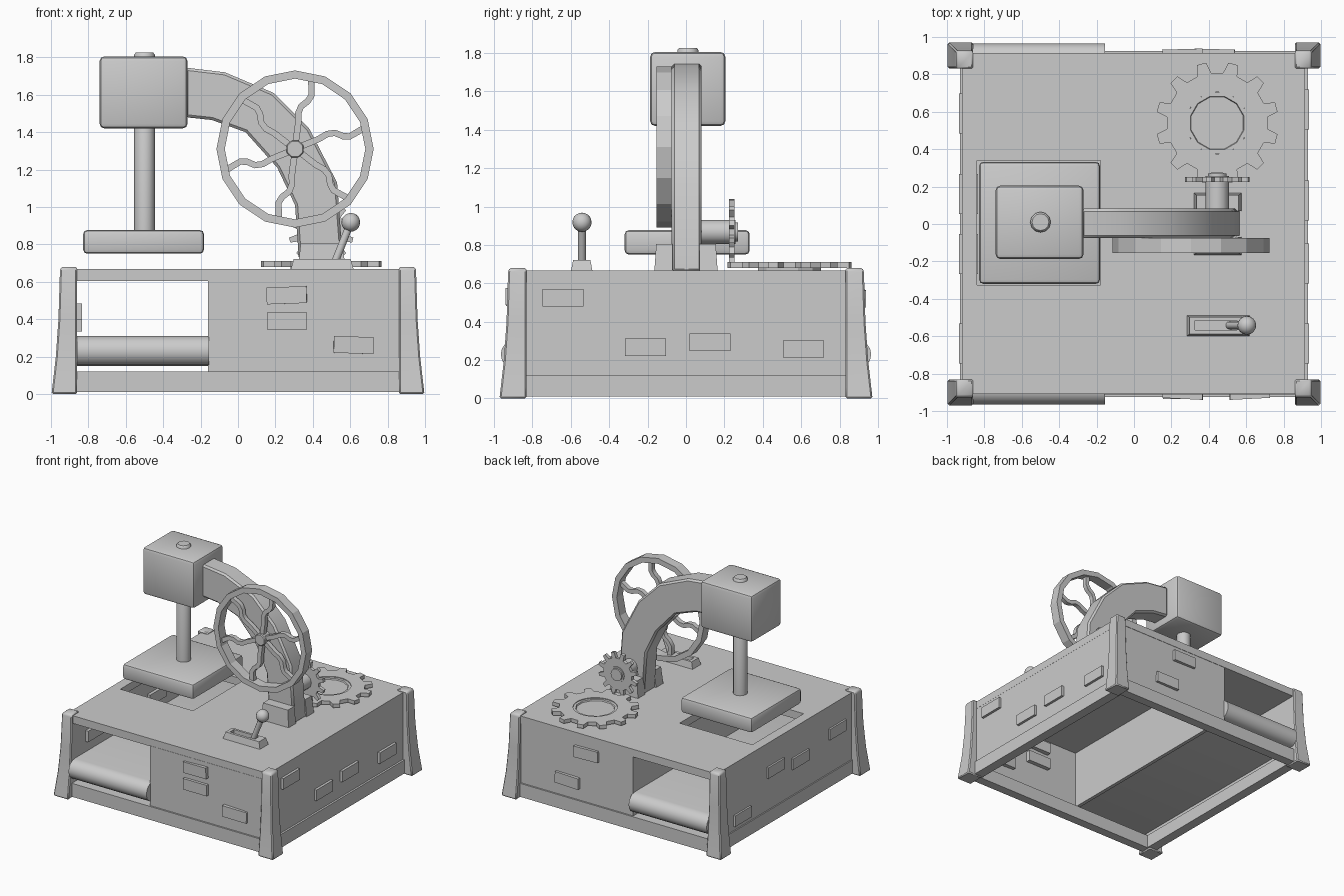
import bpy, bmesh
from math import sin, cos, pi, radians
from mathutils import Matrix, Vector

if "Cube" in bpy.data.objects:
    bpy.data.objects.remove(bpy.data.objects["Cube"])


def finish(name, bm, bevel=0, segs=2, smooth=False):
    bmesh.ops.recalc_face_normals(bm, faces=bm.faces)
    if bevel:
        sharp = [e for e in bm.edges if len(e.link_faces) == 2 and e.calc_face_angle() > 0.7]
        bmesh.ops.bevel(bm, geom=sharp, offset=bevel, segments=segs, profile=0.5, affect='EDGES')
    me = bpy.data.meshes.new(name)
    bm.to_mesh(me)
    bm.free()
    ob = bpy.data.objects.new(name, me)
    bpy.context.collection.objects.link(ob)
    if smooth:
        bpy.ops.object.select_all(action='DESELECT')
        ob.select_set(True)
        bpy.context.view_layer.objects.active = ob
        bpy.ops.object.shade_smooth_by_angle(angle=radians(40))
    return ob


def rect(x0, x1, y0, y1, z):
    return [(x0, y0, z), (x1, y0, z), (x1, y1, z), (x0, y1, z)]


def loft(name, rings, caps=True, closed=False, **kw):
    """Skin a list of equal-length closed rings."""
    bm = bmesh.new()
    vs = [[bm.verts.new(p) for p in r] for r in rings]
    n = len(vs[0])
    pairs = list(zip(vs, vs[1:])) + ([(vs[-1], vs[0])] if closed else [])
    for a, b in pairs:
        for i in range(n):
            j = (i + 1) % n
            bm.faces.new((a[i], a[j], b[j], b[i]))
    if caps and not closed:
        bm.faces.new(vs[0])
        bm.faces.new(vs[-1])
    return finish(name, bm, **kw)


def box(name, x0, x1, y0, y1, z0, z1, **kw):
    return loft(name, [rect(x0, x1, y0, y1, z0), rect(x0, x1, y0, y1, z1)], **kw)


def frame(name, o, i, z0, z1):
    """Rectangular plate with a rectangular hole."""
    return loft(name, [rect(*o, z0), rect(*o, z1), rect(*i, z1), rect(*i, z0)], closed=True)


def circle(r, n, turn=0.0):
    return [(r * cos(turn + 2 * pi * k / n), r * sin(turn + 2 * pi * k / n)) for k in range(n)]


def along_y(pts, y, cx=0, cz=0):
    return [(cx + a, y, cz + b) for a, b in pts]


def along_z(pts, z, cx=0, cy=0):
    return [(cx + a, cy + b, z) for a, b in pts]


def gear_outline(root, tip, n=12):
    pts = []
    for k in range(n):
        a = 2 * pi * (k + 0.5) / n
        for da, r in ((-.55, root), (-.3, tip), (.3, tip), (.55, root)):
            pts.append((r * cos(a + da * pi / n), r * sin(a + da * pi / n)))
    return pts


# Cabinet: top with press opening, skirt, walls, tunnel partition
frame("cabinet_top", (-.92, .915, -.91, .915), (-.84, -.18, -.325, .34), .605, .668)
frame("base_skirt", (-.93, .93, -.925, .925), (-.85, .85, -.85, .85), .01, .12)
box("left_wall", -.92, -.86, -.9, .9, .1, .61)
box("right_wall", .87, .914, -.9, .9, .1, .61)
box("tunnel_partition", -.16, -.13, -.9, .9, .12, .61)
for s, n in ((-1, "front"), (1, "back")):
    ys = sorted((s * .912, s * .87))
    box(n + "_wall", -.16, .9, *ys, .1, .61)

# Flared corner posts
for sx in (-1, 1):
    for sy in (-1, 1):
        rings = []
        for z, o in ((0, .997), (.06, .99), (.2, .974), (.4, .96), (.66, .952), (.68, .945)):
            xs = sorted((sx * .86, sx * o))
            ys = sorted((sy * .832, sy * (o - .025)))
            rings.append(rect(*xs, *ys, z))
        loft("corner_post", rings, bevel=.008, segs=1, smooth=True)

# Conveyor belt running front to back through the tunnel
cap = [(.885 + .08 * cos(a), .23 + .08 * sin(a)) for a in [radians(-90 + 22.5 * k) for k in range(9)]]
cap += [(-y, z) for y, z in reversed(cap)]
loft("conveyor_belt", [[(x, y, z) for y, z in cap] for x in (-.862, -.155)], smooth=True)

# Raised brick plaques, slightly crooked: (position along wall, height, tilt)
plaques = {
    "front": [(.262, .528, -2), (.262, .39, 0), (.617, .262, 2)],
    "back": [(.26, .52, 1), (.43, .26, -1)],
    "right": [(-.64, .525, 0), (-.21, .267, 0), (.125, .293, 0), (.612, .258, 0)],
    "left": [(.59, .2, 0), (.16, .43, 0), (-.16, .38, 0), (-.64, .44, 0)],
}
for side, spots in plaques.items():
    for u, z, tilt in spots:
        ob = box(side + "_plaque", -.107, .107, -.05, .05, -.045, .045)
        s = -1 if side in ("front", "left") else 1
        if side in ("front", "back"):
            ob.location = (u, s * .885, z)
            ob.rotation_euler = (0, radians(tilt), radians(1.5 * tilt))
        else:
            ob.location = (s * .885, u, z)
            ob.rotation_euler = (0, 0, pi / 2)

# Press head, piston and plate
box("press_head", -.74, -.27, -.187, .205, 1.42, 1.805, bevel=.025, smooth=True)
rod = circle(.055, 12)
loft("piston", [along_z(rod, z, -.5, .01) for z in (.85, 1.815)]
     + [along_z(circle(.045, 12), 1.827, -.5, .01)], smooth=True)
box("press_plate", -.828, -.182, -.32, .332, .75, .877, bevel=.022, smooth=True)

# Curved arm
upper = [(-.28, 1.745), (-.07, 1.72), (.19, 1.61), (.38, 1.42), (.53, 1.13), (.565, .66)]
lower = [(-.28, 1.48), (-.14, 1.465), (.04, 1.40), (.21, 1.21), (.305, 1.01), (.33, .66)]
arm = []
for (ux, uz), (lx, lz) in zip(upper, lower):
    arm.append([(ux, -.075, uz), (ux, .082, uz), (lx, .082, lz), (lx, -.075, lz)])
loft("arm", arm, bevel=.014, segs=1, smooth=True)
for s, n in ((-1, "front"), (1, "back")):
    a, b = sorted((s * .07, s * .165)), sorted((s * .07, s * .155))
    loft(n + "_arm_bracket", [rect(.32, .575, *a, .66), rect(.335, .56, *b, .805)])

# Hand wheel: rim, hub and six wavy spokes
WX, WZ = .305, 1.31
ro, ri = circle(.42, 16, pi / 2), circle(.376, 16, pi / 2)
loft("wheel_rim", [along_y(p, y, WX, WZ) for p, y in
     ((ro, -.155), (ro, -.075), (ri, -.075), (ri, -.155))], closed=True)
loft("wheel_hub", [along_y(circle(.05, 8, pi / 8), y, WX, WZ) for y in (-.155, -.06)], bevel=.006, segs=1)
wave = [(.03, 9), (.09, 6), (.14, 6), (.19, 8), (.23, 5), (.265, -2), (.3, -4), (.34, -2), (.385, 0)]
for k in range(6):
    mid = [Vector((r * cos(radians(17 + 60 * k + d)), r * sin(radians(17 + 60 * k + d)))) for r, d in wave]
    rings = []
    for i, p in enumerate(mid):
        t = (mid[min(i + 1, len(mid) - 1)] - mid[max(i - 1, 0)]).normalized()
        w = Vector((-t.y, t.x)) * .017
        a, b = p + w, p - w
        rings.append([(WX + q.x, y, WZ + q.y) for q, y in ((a, -.135), (a, -.098), (b, -.098), (b, -.135))])
    loft("wheel_spoke", rings, smooth=True)

# Large flat gear (toothed ring bridged to a 48-point bore) and hub
GX, GY = .445, .54
teeth = gear_outline(.27, .328)
bore = circle(.165, 48, radians(15 - 8.25))
loft("large_gear", [along_z(p, z, GX, GY) for p, z in
     ((teeth, .68), (teeth, .71), (bore, .71), (bore, .68))], closed=True)
loft("large_gear_hub", [along_z(circle(r, 12, pi / 12), z, GX, GY) for r, z in
     ((.17, .66), (.17, .704), (.148, .704), (.144, .694))])

# Small upright gear and its shaft
loft("small_gear", [along_y(gear_outline(.13, .175), y, .445, .868) for y in (.225, .252)])
loft("gear_shaft", [along_y(circle(r, 12), y, .445, .868) for r, y in
     ((.063, .07), (.063, .257), (.05, .257), (.05, .27))], smooth=True)

# Lever: slotted base, rod and ball
loft("lever_base", [rect(.28, .62, -.6, -.487, .66), rect(.298, .602, -.588, -.498, .722),
                    rect(.325, .55, -.567, -.517, .722), rect(.325, .55, -.567, -.517, .69)])
p0, p1 = Vector((.51, -.542, .685)), Vector((.603, -.542, .918))
q = (p1 - p0).to_track_quat('Z', 'Y')
loft("lever_rod", [[p + q @ Vector((a, b, 0)) for a, b in circle(.021, 10)] for p in (p0, p1)], smooth=True)
bm = bmesh.new()
bmesh.ops.create_uvsphere(bm, u_segments=16, v_segments=10, radius=.05, matrix=Matrix.Translation(p1))
finish("lever_ball", bm, smooth=True)
